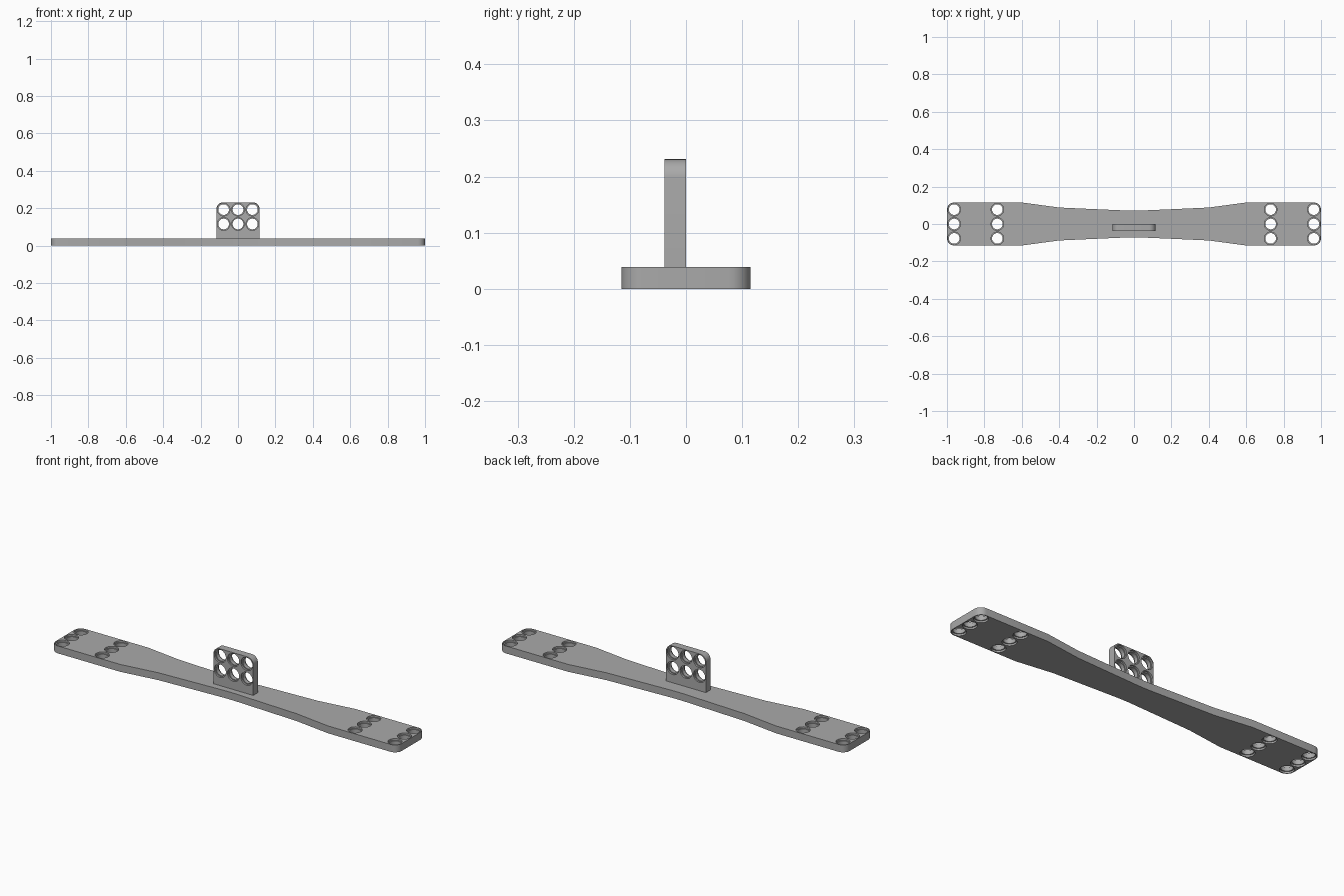
import bpy, bmesh
from math import sin, cos, pi, radians
from mathutils import Matrix, Vector

cube = bpy.data.objects.get("Cube")
if cube:
    bpy.data.objects.remove(cube, do_unlink=True)

PITCH = 0.077      # hole spacing
THICK = 0.0385     # thickness of both plates
HALF = 0.115       # half width of both plates
BORE, RIM, LIP = 0.0285, 0.034, 0.009

grey = bpy.data.materials.new("plain grey")
grey.use_nodes = True
colour = (0.4, 0.4, 0.4, 1)
grey.diffuse_color = colour
grey.node_tree.nodes["Principled BSDF"].inputs["Base Color"].default_value = colour


def make_object(name, bm):
    bmesh.ops.recalc_face_normals(bm, faces=bm.faces)
    mesh = bpy.data.meshes.new(name)
    bm.to_mesh(mesh)
    bm.free()
    mesh.materials.append(grey)
    obj = bpy.data.objects.new(name, mesh)
    bpy.context.collection.objects.link(obj)
    return obj


def corner(x, y, r, steps=8):
    """Quarter arc ending a convex top right corner, clockwise."""
    return [(x - r + r * sin(a), y - r + r * cos(a))
            for a in (pi / 2 * i / steps for i in range(steps + 1))]


def extrude_outline(name, points):
    bm = bmesh.new()
    face = bm.faces.new([bm.verts.new((x, y, 0)) for x, y in points])
    ext = bmesh.ops.extrude_face_region(bm, geom=[face])
    verts = [v for v in ext["geom"] if isinstance(v, bmesh.types.BMVert)]
    bmesh.ops.translate(bm, verts=verts, vec=(0, 0, THICK))
    return make_object(name, bm)


def drill(obj, centres):
    """Cut holes with a wider recess at both ends."""
    over = 0.01
    profile = [(0, -over), (RIM, -over), (RIM, LIP), (BORE, LIP),
               (BORE, THICK - LIP), (RIM, THICK - LIP),
               (RIM, THICK + over), (0, THICK + over)]
    bm = bmesh.new()
    for x, y in centres:
        verts = [bm.verts.new((x + r, y, z)) for r, z in profile]
        edges = [bm.edges.new(pair) for pair in zip(verts, verts[1:])]
        bmesh.ops.spin(bm, geom=verts + edges, cent=(x, y, 0), axis=(0, 0, 1),
                       angle=2 * pi, steps=32)
    bmesh.ops.remove_doubles(bm, verts=bm.verts, dist=0.0001)
    cutter = make_object("hole_cutter", bm)
    cutter.hide_render = True
    mod = obj.modifiers.new("holes", "BOOLEAN")
    mod.operation, mod.solver, mod.object = "DIFFERENCE", "EXACT", cutter
    select(obj)
    bpy.ops.object.modifier_apply(modifier=mod.name)
    bpy.data.objects.remove(cutter, do_unlink=True)


def select(obj):
    bpy.ops.object.select_all(action="DESELECT")
    obj.select_set(True)
    bpy.context.view_layer.objects.active = obj


# Waisted base bar, outlined from one quarter and mirrored
waist = [(0.03, 0.0715), (0.2, 0.079), (0.4, 0.088), (0.6, HALF)]
quarter = waist + corner(1, HALF, PITCH / 2)
right = quarter + [(x, -y) for x, y in reversed(quarter)]
bar = extrude_outline("base_bar", right + [(-x, y) for x, y in reversed(right)])
outer = 1 - PITCH / 2
drill(bar, [(side * x, row * PITCH) for side in (-1, 1)
            for x in (outer, outer - 3 * PITCH) for row in (-1, 0, 1)])

# Upright plate, drawn flat and then stood up on the bar
top = corner(HALF, 0.231, 0.034)
half = top + [(HALF, THICK)]
plate = extrude_outline("upright_plate", half + [(-x, y) for x, y in reversed(half)])
drill(plate, [(col * PITCH, row * PITCH + PITCH / 2)
              for col in (-1, 0, 1) for row in (1, 2)])
plate.data.transform(Matrix.Rotation(radians(90), 4, "X"))

for obj in (bar, plate):
    select(obj)
    bpy.ops.object.shade_smooth_by_angle(angle=radians(30))
